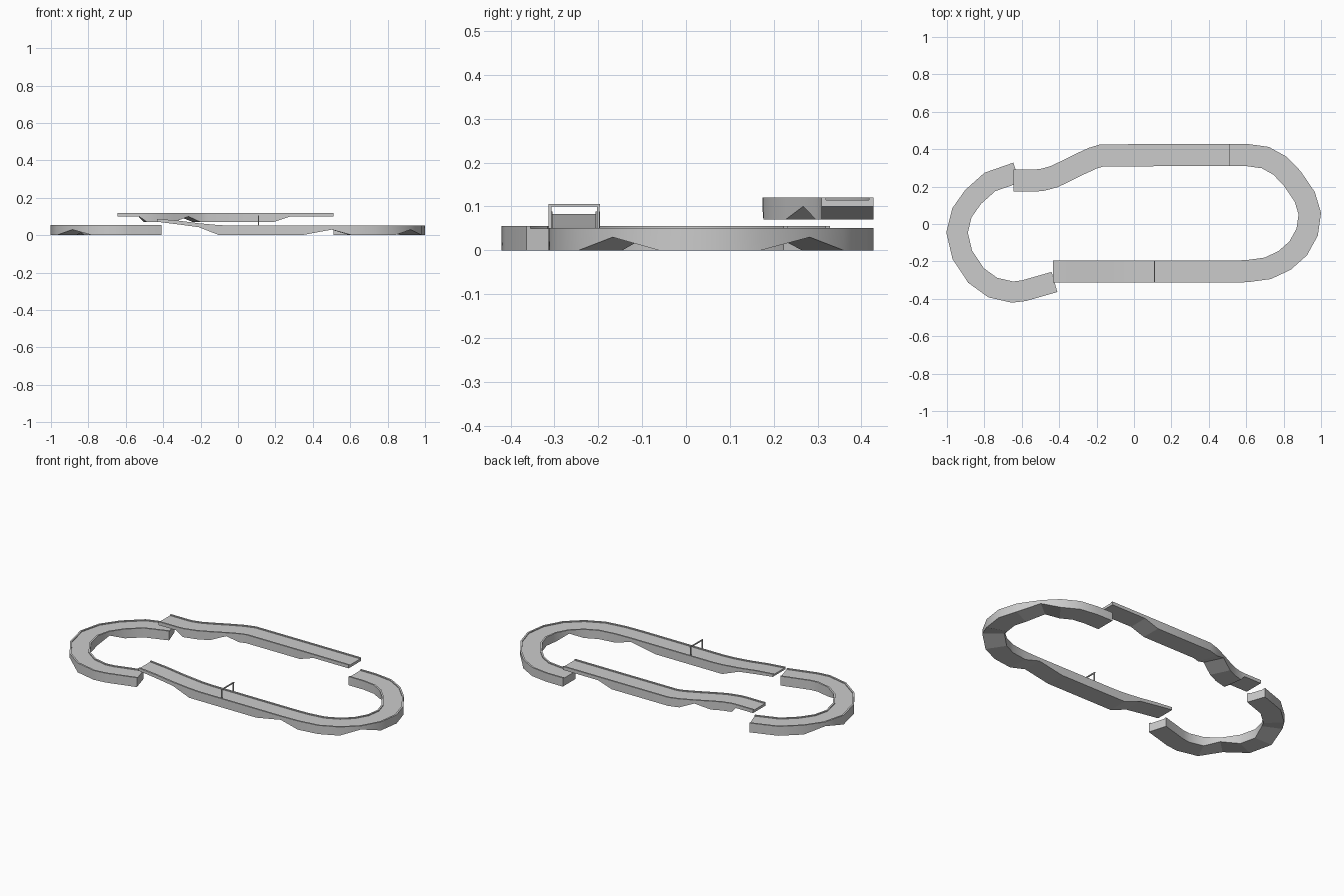
import bpy, bmesh, math
from mathutils import Vector

if "Cube" in bpy.data.objects:
    bpy.data.objects.remove(bpy.data.objects["Cube"])

HALF_WIDTH = 0.059
CURB = 0.010
LIP = 0.005


def track(name, path, half=HALF_WIDTH):
    """Loft a curbed road section along (x, y, curb_top, underside) stations, mitred at bends."""
    pts = [Vector(p[:2]) for p in path]
    n = len(pts)
    bm = bmesh.new()
    rings = []
    for i, (x, y, top, bottom) in enumerate(path):
        d0 = (pts[i] - pts[max(i - 1, 0)]) if i else (pts[1] - pts[0])
        d1 = (pts[i + 1] - pts[i]) if i < n - 1 else d0
        d0, d1 = d0.normalized(), d1.normalized()
        d = (d0 + d1).normalized()
        side = Vector((-d.y, d.x)) / max(d.dot(d0), 0.5)
        deck = top - LIP
        profile = [(-half, bottom), (-half, top), (-half + CURB, top), (-half + CURB, deck),
                   (half - CURB, deck), (half - CURB, top), (half, top), (half, bottom)]
        rings.append([bm.verts.new((x + side.x * u, y + side.y * u, z)) for u, z in profile])
    for a, b in zip(rings, rings[1:]):
        for k in range(8):
            j = (k + 1) % 8
            face = bm.faces.new((a[k], a[j], b[j], b[k]))
            face.smooth = k != 7          # underside stays faceted
    bm.faces.new(rings[0])
    bm.faces.new(rings[-1][::-1])
    bmesh.ops.recalc_face_normals(bm, faces=bm.faces)
    for e in bm.edges:
        e.smooth = e.calc_face_angle(0) < math.radians(32)
    mesh = bpy.data.meshes.new(name)
    bm.to_mesh(mesh)
    bm.free()
    obj = bpy.data.objects.new(name, mesh)
    bpy.context.collection.objects.link(obj)
    return obj


def box(name, center, size):
    bpy.ops.mesh.primitive_cube_add(size=1, location=center)
    obj = bpy.context.object
    obj.name = name
    obj.scale = size
    return obj


# left hairpin, with two notches in its underside
A = 0.055
track("left_hairpin", [
    (-0.627, 0.275, A, 0), (-0.77, 0.225, A, 0), (-0.86, 0.145, A, 0),
    (-0.92, 0.06, A, 0.03), (-0.946, -0.045, A, 0), (-0.918, -0.165, A, 0),
    (-0.845, -0.275, A, 0.03), (-0.755, -0.34, A, 0), (-0.65, -0.364, A, 0),
    (-0.59, -0.357, A, 0), (-0.425, -0.31, A, 0)], 0.056)

# front straight with raised ramp, running into the right hairpin
B = 0.051
track("front_straight_and_right_hairpin", [
    (-0.433, -0.255, 0.088, 0.072), (-0.32, -0.255, 0.078, 0.058), (-0.21, -0.255, 0.064, 0.043),
    (-0.10, -0.255, 0.054, 0), (-0.03, -0.255, B, 0), (0.34, -0.255, B, 0),
    (0.50, -0.255, B, 0.03), (0.605, -0.252, B, 0), (0.715, -0.237, B, 0),
    (0.805, -0.195, B, 0), (0.878, -0.13, B, 0.03), (0.926, -0.043, B, 0),
    (0.94, 0.055, B, 0), (0.913, 0.145, B, 0), (0.845, 0.245, B, 0.03),
    (0.78, 0.312, B, 0), (0.702, 0.355, B, 0), (0.61, 0.368, B, 0), (0.51, 0.368, B, 0)])

# elevated back straight with an S-bend
C = 0.12
track("elevated_back_straight", [
    (-0.645, 0.233, C, 0.10), (-0.53, 0.233, C, 0.10), (-0.495, 0.235, C, 0.07),
    (-0.43, 0.252, C, 0.07), (-0.37, 0.28, C, 0.07), (-0.29, 0.32, C, 0.10),
    (-0.22, 0.352, C, 0.07), (-0.17, 0.367, C, 0.07), (0.19, 0.368, C, 0.07),
    (0.28, 0.368, C, 0.10), (0.51, 0.368, C, 0.10)])

# start gate: two posts and a crossbar
for label, y in (("front", -0.310), ("back", -0.200)):
    box("gate_post_" + label, (0.11, y, 0.077), (0.006, 0.006, 0.058))
box("gate_crossbar", (0.11, -0.255, 0.103), (0.006, 0.118, 0.006))
